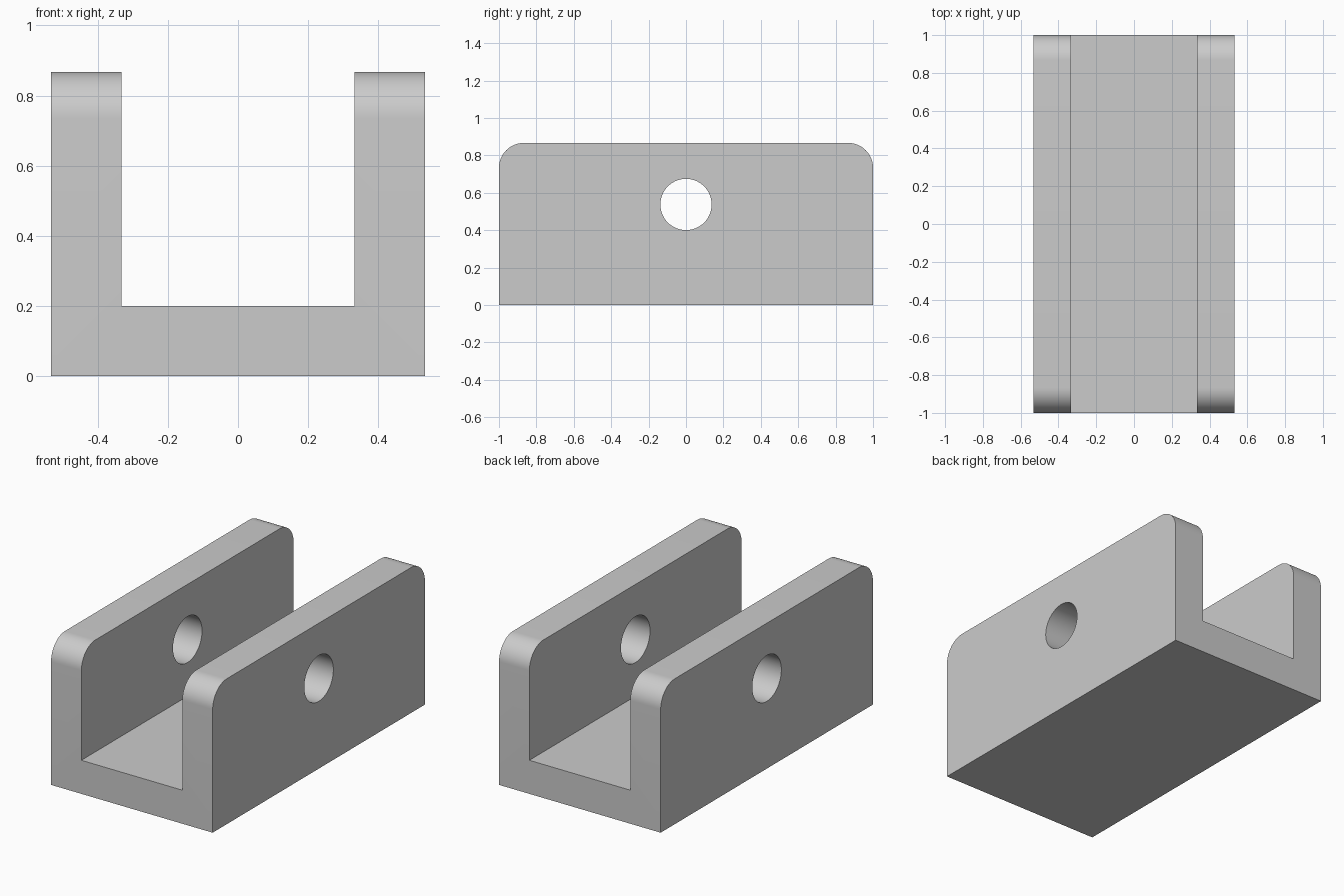
import bpy
import bmesh
from math import pi

if "Cube" in bpy.data.objects:
    bpy.data.objects.remove(bpy.data.objects["Cube"], do_unlink=True)

HALF_W, HALF_L, HEIGHT = 0.533, 1.0, 0.867
WALL, CORNER = 0.2, 0.133
HOLE_Z, HOLE_R = 0.538, 0.137

grey = bpy.data.materials.new("plain grey")
grey.use_nodes = True
colour = (0.6, 0.6, 0.6, 1)
grey.diffuse_color = colour
grey.node_tree.nodes["Principled BSDF"].inputs["Base Color"].default_value = colour

# U-shaped channel profile, extruded front to back
inner = HALF_W - WALL
half = [(HALF_W, 0), (HALF_W, HEIGHT), (inner, HEIGHT), (inner, WALL)]
profile = half + [(-x, z) for x, z in reversed(half)]
bm = bmesh.new()
face = bm.faces.new([bm.verts.new((x, -HALF_L, z)) for x, z in profile])
extruded = bmesh.ops.extrude_face_region(bm, geom=[face])
moved = [v for v in extruded["geom"] if isinstance(v, bmesh.types.BMVert)]
bmesh.ops.translate(bm, verts=moved, vec=(0, 2 * HALF_L, 0))
bmesh.ops.recalc_face_normals(bm, faces=bm.faces)

# Rounded upper corners at both ends of each wall
ends = [e for e in bm.edges
        if all(v.co.z > HEIGHT - 0.001 for v in e.verts)
        and abs(e.verts[0].co.y - e.verts[1].co.y) < 0.001]
bmesh.ops.bevel(bm, geom=ends, offset=CORNER, segments=16, profile=0.5,
                affect="EDGES")
mesh = bpy.data.meshes.new("channel_bracket")
bm.to_mesh(mesh)
bm.free()
mesh.materials.append(grey)
bracket = bpy.data.objects.new("channel_bracket", mesh)
bpy.context.collection.objects.link(bracket)

# Pin hole through both walls
bpy.ops.mesh.primitive_cylinder_add(vertices=64, radius=HOLE_R, depth=2,
                                    location=(0, 0, HOLE_Z),
                                    rotation=(0, pi / 2, 0))
cutter = bpy.context.object
cutter.name = "pin_hole_cutter"
cutter.data.materials.append(grey)
cut = bracket.modifiers.new("pin_hole", "BOOLEAN")
cut.operation, cut.solver, cut.object = "DIFFERENCE", "EXACT", cutter

# Apply the cut, drop the cutter and smooth the curved faces
bpy.ops.object.select_all(action="DESELECT")
bracket.select_set(True)
bpy.context.view_layer.objects.active = bracket
bpy.ops.object.modifier_apply(modifier=cut.name)
bpy.data.objects.remove(cutter, do_unlink=True)
bpy.ops.object.shade_smooth_by_angle(angle=pi / 6)
